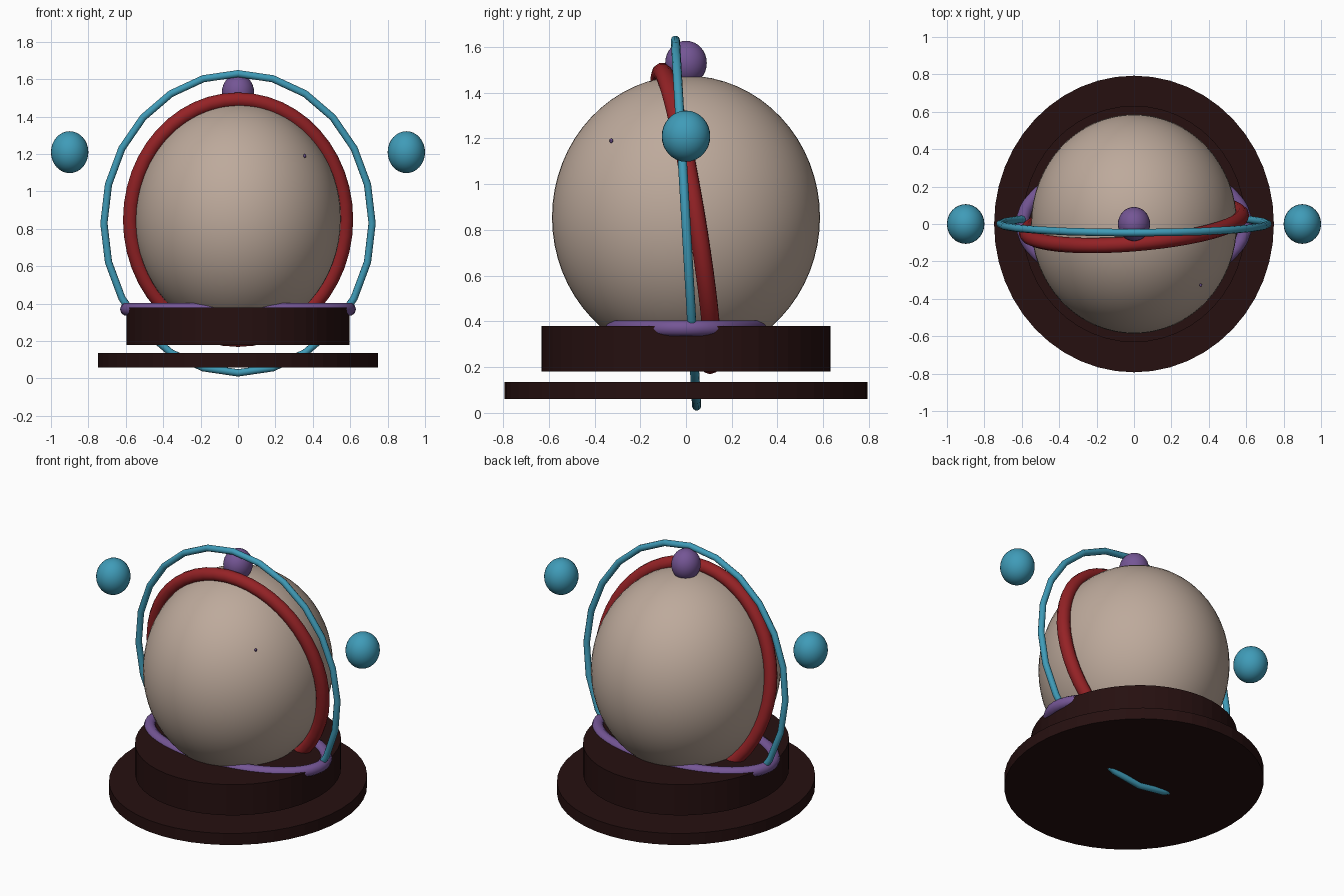
import bpy
import math

if "Cube" in bpy.data.objects:
    bpy.data.objects.remove(bpy.data.objects["Cube"])


def material(name, rgb):
    m = bpy.data.materials.new(name)
    m.diffuse_color = (*rgb, 1)
    m.use_nodes = True
    m.node_tree.nodes["Principled BSDF"].inputs["Base Color"].default_value = m.diffuse_color
    return m


TAN = material("tan", (0.51, 0.40, 0.33))
RED = material("red", (0.30, 0.016, 0.019))
TEAL = material("teal", (0.05, 0.33, 0.48))
PURPLE = material("purple", (0.175, 0.092, 0.30))
DARK = material("dark_brown", (0.019, 0.005, 0.005))


def finish(name, mat, smooth=True):
    ob = bpy.context.object
    ob.name = name
    ob.data.materials.clear()
    ob.data.materials.append(mat)
    if smooth:
        bpy.ops.object.shade_smooth_by_angle(angle=math.radians(40))
    return ob


def ball(name, mat, loc, radii, segs=32, rings=16):
    bpy.ops.mesh.primitive_uv_sphere_add(segments=segs, ring_count=rings, radius=1, location=loc)
    bpy.context.object.scale = radii
    bpy.ops.object.transform_apply(location=False, rotation=False, scale=True)
    return finish(name, mat)


def drum(name, mat, rx, ry, z0, z1, sides):
    bpy.ops.mesh.primitive_cylinder_add(vertices=sides, radius=1, depth=1,
                                        location=(0, 0, (z0 + z1) / 2))
    bpy.context.object.scale = (rx, ry, z1 - z0)
    bpy.ops.object.transform_apply(location=False, rotation=False, scale=True)
    return finish(name, mat, smooth=False)


def hoop(name, mat, point, segs, tube):
    """Closed round tube through point(angle)."""
    cu = bpy.data.curves.new(name, 'CURVE')
    cu.dimensions = '3D'
    cu.bevel_depth = tube
    cu.bevel_resolution = 3
    sp = cu.splines.new('POLY')
    sp.points.add(segs - 1)
    for i, p in enumerate(sp.points):
        p.co = (*point(2 * math.pi * i / segs), 1)
    sp.use_cyclic_u = True
    ob = bpy.data.objects.new(name, cu)
    bpy.context.collection.objects.link(ob)
    bpy.ops.object.select_all(action='DESELECT')
    bpy.context.view_layer.objects.active = ob
    ob.select_set(True)
    bpy.ops.object.convert(target='MESH')
    return finish(name, mat)


def upright(rx, rz, zc, lean_x, lean_z):
    """Standing ellipse, leaning in y along x and z."""
    def point(a):
        x, z = rx * math.sin(a), rz * math.cos(a)
        return x, lean_x * x + lean_z * z, zc + z
    return point


# Stand
drum("base_plate", DARK, 0.748, 0.793, 0.06, 0.135, 48)
drum("base_drum", DARK, 0.597, 0.632, 0.18, 0.38, 48)

# Globe with its top knob and a tiny pin
ball("globe", TAN, (0, 0, 0.855), (0.55, 0.586, 0.62), 64, 32)
ball("top_knob", PURPLE, (0, 0, 1.53), (0.086, 0.091, 0.097))
ball("surface_pin", PURPLE, (0.357, -0.327, 1.19), (0.008, 0.008, 0.01), 8, 6)

# Hoops
hoop("globe_band", RED, upright(0.575, 0.64, 0.85, 0.08, -0.165), 48, 0.041)
hoop("outer_hoop", TEAL, upright(0.717, 0.80, 0.83, 0.0, -0.058), 24, 0.02)
hoop("base_collar", PURPLE,
     lambda a: (0.595 * math.cos(a), 0.325 * math.sin(a), 0.37), 48, 0.036)

# Side balls
for side, label in ((-1, "left"), (1, "right")):
    ball(label + "_side_ball", TEAL, (side * 0.9, 0, 1.21), (0.1, 0.106, 0.112))
